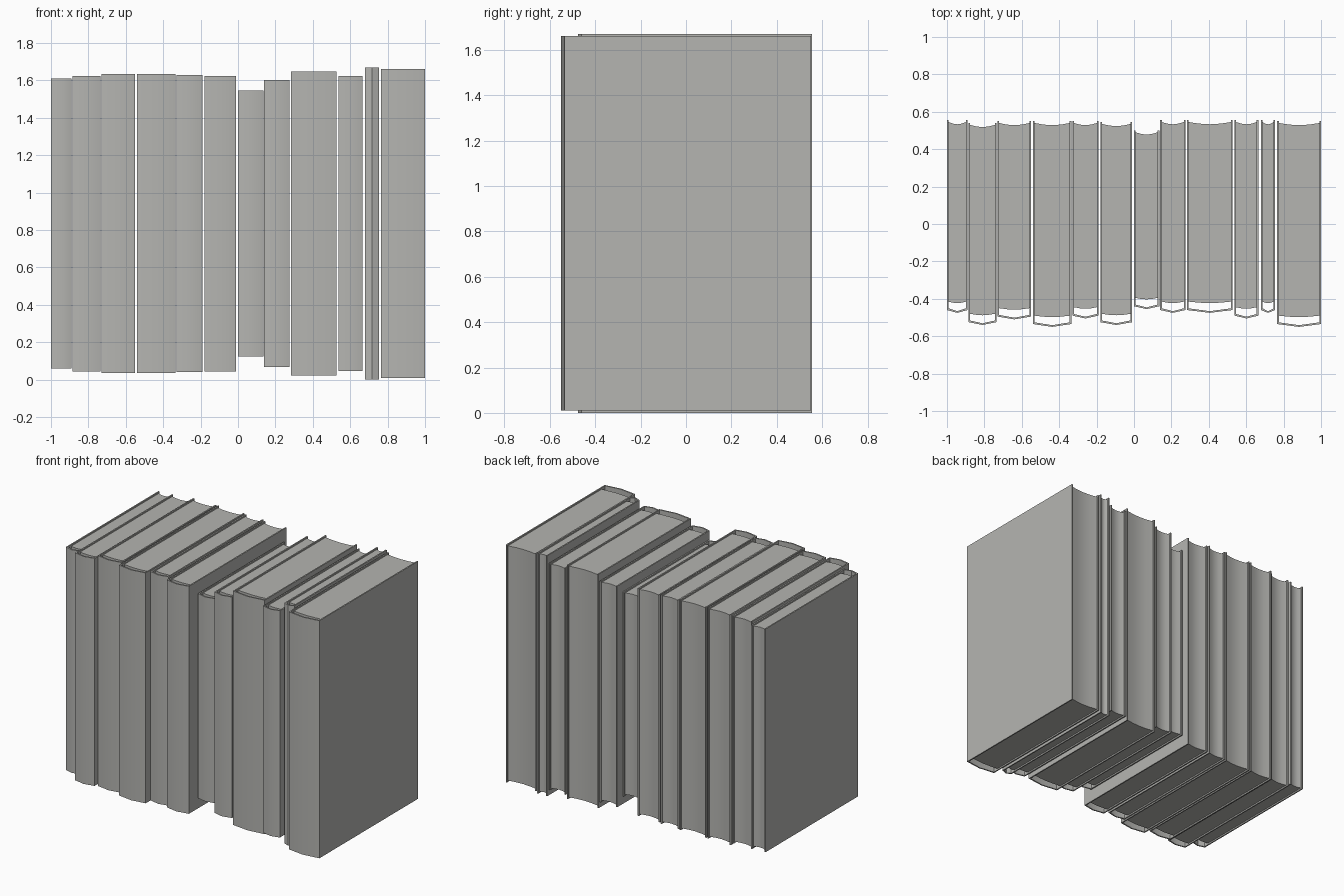
import bpy, bmesh, math

cube = bpy.data.objects.get("Cube")
if cube:
    bpy.data.objects.remove(cube, do_unlink=True)

grey = bpy.data.materials.new("plain_grey")
grey.use_nodes = True
colour = (0.46, 0.46, 0.44, 1)
grey.diffuse_color = colour
grey.node_tree.nodes["Principled BSDF"].inputs["Base Color"].default_value = colour

MID_Z = 0.835   # all books share this mid height
BOARD = 0.009   # cover thickness
BULGE = 0.015   # how far the spine bows out
LIP = 0.01      # cover overhang past the pages

# left x, right x, spine y, fore edge y, height
BOOKS = [
    (-1.0, -0.89, -0.475, 0.555, 1.55),
    (-0.885, -0.735, -0.54, 0.54, 1.58),
    (-0.73, -0.55, -0.51, 0.55, 1.60),
    (-0.54, -0.335, -0.55, 0.55, 1.60),
    (-0.33, -0.19, -0.505, 0.55, 1.59),
    (-0.18, -0.01, -0.54, 0.545, 1.58),
    (0.0, 0.135, -0.455, 0.50, 1.42),
    (0.14, 0.275, -0.475, 0.555, 1.535),
    (0.283, 0.527, -0.475, 0.555, 1.625),
    (0.537, 0.665, -0.505, 0.555, 1.575),
    (0.678, 0.755, -0.475, 0.555, 1.67),
    (0.765, 1.0, -0.55, 0.55, 1.65),
]


def bow(x0, x1, y, depth, steps):
    """Points from x0 to x1 on a shallow curve dipping by depth."""
    pts = []
    for i in range(steps + 1):
        t = i / steps
        pts.append((x0 + (x1 - x0) * t, y - depth * math.sin(math.pi * t)))
    return pts


def strip_solid(name, side_a, side_b, height):
    """Extrude the band between two matching paths, centred on MID_Z."""
    bm = bmesh.new()
    a = [bm.verts.new((x, y, MID_Z - height / 2)) for x, y in side_a]
    b = [bm.verts.new((x, y, MID_Z - height / 2)) for x, y in side_b]
    base = [bm.faces.new((a[i], a[i + 1], b[i + 1], b[i])) for i in range(len(a) - 1)]
    top = bmesh.ops.extrude_face_region(bm, geom=base, use_keep_orig=True)
    verts = [v for v in top["geom"] if isinstance(v, bmesh.types.BMVert)]
    bmesh.ops.translate(bm, verts=verts, vec=(0, 0, height))
    bmesh.ops.recalc_face_normals(bm, faces=bm.faces)
    mesh = bpy.data.meshes.new(name)
    bm.to_mesh(mesh)
    bm.free()
    mesh.materials.append(grey)
    obj = bpy.data.objects.new(name, mesh)
    bpy.context.collection.objects.link(obj)
    obj.select_set(True)
    bpy.context.view_layer.objects.active = obj


bpy.ops.object.select_all(action="DESELECT")
for n, (x0, x1, front, back, height) in enumerate(BOOKS, 1):
    edge = front + BULGE
    xi, xj = x0 + BOARD, x1 - BOARD

    # Cover: two boards joined by a bowed spine
    outer = [(x0, back)] + bow(x0, x1, edge, BULGE, 2) + [(x1, back)]
    inner = [(xi, back)] + bow(xi, xj, edge + BOARD, BULGE, 2) + [(xj, back)]
    strip_solid(f"cover_{n}", outer, inner, height)

    # Pages: hollow gap behind the spine, concave fore edge
    page_front = bow(xi, xj, front + 0.06, 0.008, 4)
    page_back = bow(xi, xj, back - LIP, 0.012, 4)
    strip_solid(f"pages_{n}", page_front, page_back, height - 2 * LIP)

bpy.ops.object.shade_smooth_by_angle(angle=math.radians(35))
